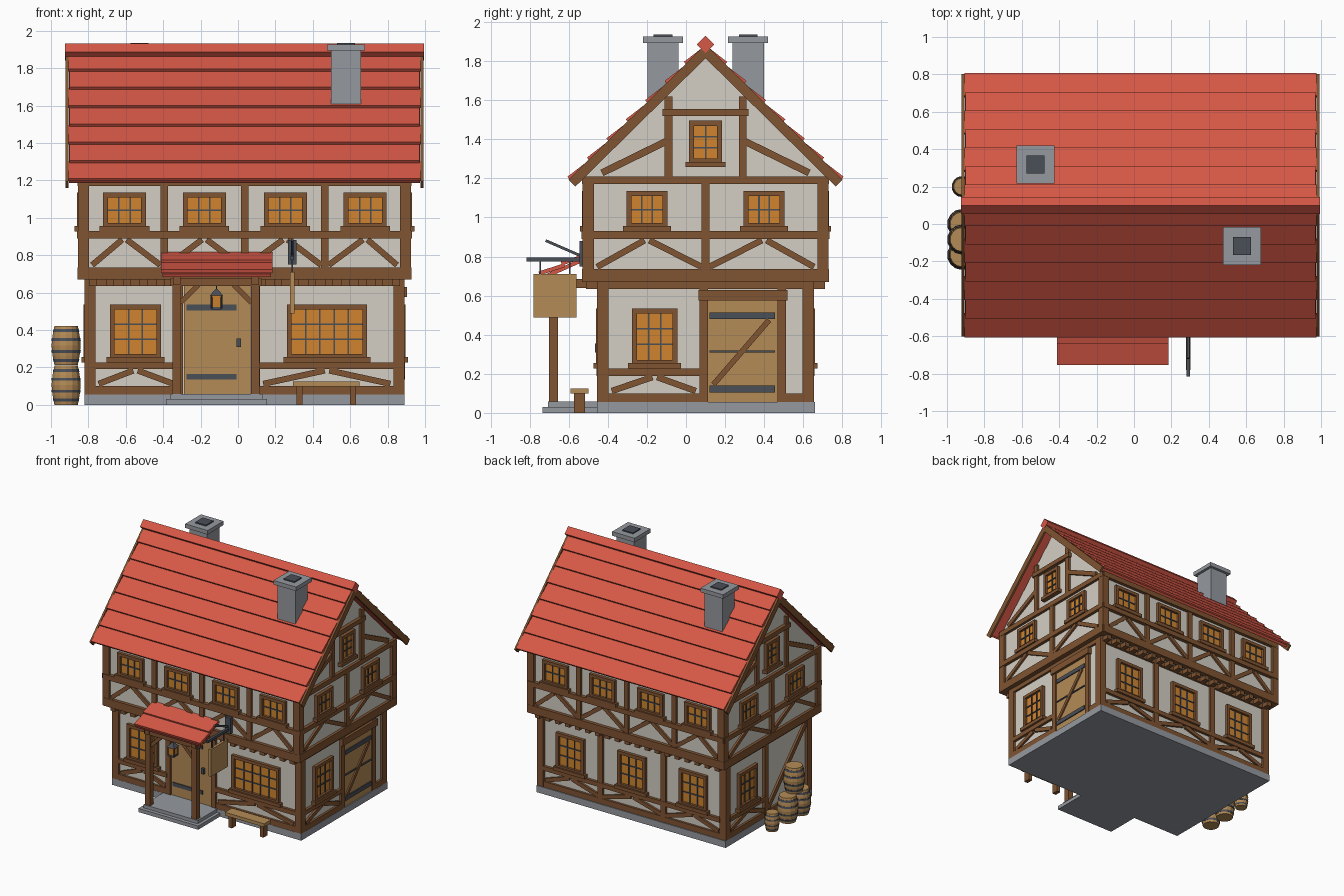
import bpy, bmesh, math
from mathutils import Matrix, Vector

if "Cube" in bpy.data.objects:
    bpy.data.objects.remove(bpy.data.objects["Cube"])

def lin(c):
    return tuple((v / 255 / 12.92) if v < 10 else ((v / 255 + 0.055) / 1.055) ** 2.4 for v in c) + (1,)

MATS = {}
for n, c in dict(roof_red=(214, 88, 70), plaster=(212, 207, 197), timber=(128, 84, 50), light_wood=(180, 139, 86),
                 amber_glass=(208, 132, 46), iron=(74, 78, 87), stone=(149, 153, 159)).items():
    MATS[n] = bpy.data.materials.new(n)
    MATS[n].diffuse_color = lin(c)

parts = {}
T, R = Matrix.Translation, Matrix.Rotation
I4 = Matrix.Identity(4)

def part(name, mat):
    if name not in parts:
        parts[name] = (bmesh.new(), mat)
    return parts[name][0]

def box(name, mat, x, y, z, M=I4):
    c = Vector((sum(x) / 2, sum(y) / 2, sum(z) / 2))
    s = Matrix.Diagonal((abs(x[1] - x[0]), abs(y[1] - y[0]), abs(z[1] - z[0]), 1))
    bmesh.ops.create_cube(part(name, mat), size=1, matrix=M @ T(c) @ s)

def cone(name, mat, loc, r1, r2, z0, z1, n=14, turn=0):
    bmesh.ops.create_cone(part(name, mat), cap_ends=True, segments=n, radius1=r1, radius2=r2, depth=z1 - z0,
                          matrix=T((loc[0], loc[1], loc[2] + (z0 + z1) / 2)) @ R(turn, 4, 'Z'))

# Wall frames: 0 front, 1 right, 2 back, 3 left; u runs right seen from outside, o is distance outward
CX, CY = 0.035, 0.10
W = [T((CX, CY, 0)) @ R(k * math.pi / 2, 4, 'Z') for k in range(4)]
LOW = (0.535, 0.835, 0.535, 0.835)
UP = (0.605, 0.87, 0.605, 0.87)

def wbox(name, mat, k, u, z, o):
    box(name, mat, u, (-o[1], -o[0]), z, W[k])

def beam(name, mat, k, a, b, w, o):
    du, dz = b[0] - a[0], b[1] - a[1]
    h = math.hypot(du, dz) / 2
    M = W[k] @ T(((a[0] + b[0]) / 2, 0, (a[1] + b[1]) / 2)) @ R(-math.atan2(dz, du), 4, 'Y')
    box(name, mat, (-h, h), (-o[1], -o[0]), (-w / 2, w / 2), M)

def window(k, u, w, z, o, cols, rows):
    a, b, f = u - w / 2, u + w / 2, 0.026
    for uu, zz in (((a, a + f), z), ((b - f, b), z), ((a, b), (z[1] - f, z[1])), ((a, b), (z[0], z[0] + f * 0.6))):
        wbox("window_frames", "timber", k, uu, zz, (o - 0.01, o + 0.026))
    wbox("window_sills", "timber", k, (a - 0.018, b + 0.018), (z[0] - 0.028, z[0]), (o - 0.01, o + 0.038))
    wbox("window_glass", "amber_glass", k, (a + 0.01, b - 0.01), (z[0] + 0.01, z[1] - 0.01), (o - 0.002, o + 0.006))
    for i in range(1, cols):
        m = a + f + (w - 2 * f) * i / cols
        wbox("window_bars", "iron", k, (m - 0.004, m + 0.004), (z[0] + 0.01, z[1] - 0.01), (o, o + 0.013))
    for i in range(1, rows):
        m = z[0] + 0.016 + (z[1] - z[0] - 0.042) * i / rows
        wbox("window_bars", "iron", k, (a + 0.01, b - 0.01), (m - 0.004, m + 0.004), (o, o + 0.013))

def bay(k, u0, u1, uc, z0, z1, o):
    # Pair of braces rising to the middle of a panel
    for e, s in ((u0, -1), (u1, 1)):
        beam("braces", "timber", k, (e - s * 0.02, z0 + 0.012), (uc + s * 0.012, z1 - 0.012), 0.032, (o - 0.01, o + 0.016))

# Stone base and front steps
box("stone_base", "stone", (-0.82, 0.89), (-0.455, 0.66), (0, 0.055))
box("lower_step", "stone", (-0.385, 0.155), (-0.735, -0.45), (0, 0.03))
box("upper_step", "stone", (-0.36, 0.13), (-0.705, -0.45), (0.03, 0.057))

# Plaster walls and gable prism
box("lower_walls", "plaster", (CX - LOW[1], CX + LOW[1]), (CY - LOW[0], CY + LOW[0]), (0.05, 0.69))
box("upper_walls", "plaster", (CX - UP[1], CX + UP[1]), (CY - UP[0], CY + UP[0]), (0.68, 1.2))
bm = part("gable_walls", "plaster")
ends = [[bm.verts.new((CX + s * 0.87, CY + y, z)) for y, z in ((-0.63, 1.2), (0.63, 1.2), (0, 1.825))] for s in (-1, 1)]
for e in ends:
    bm.faces.new(e)
for i in range(3):
    j = (i + 1) % 3
    bm.faces.new((ends[0][i], ends[0][j], ends[1][j], ends[1][i]))
bmesh.ops.recalc_face_normals(bm, faces=bm.faces)

# Corner posts
for sx in (-1, 1):
    for sy in (-1, 1):
        for (hx, hy, z) in ((0.855, 0.555, (0.055, 0.68)), (0.89, 0.63, (0.67, 1.2))):
            box("corner_posts", "timber", (CX + sx * hx, CX + sx * (hx - 0.058)), (CY + sy * hy, CY + sy * (hy - 0.058)), z)

# Lower storey panels: left edge, right edge, window centre, window width, columns
lower = {0: [(-0.80, -0.36, -0.583, 0.275, 3), (0.08, 0.80, 0.441, 0.43, 5)],
         1: [(-0.50, -0.03, -0.26, 0.235, 3)],
         2: [(-0.80, -0.285, -0.555, 0.25, 3), (-0.285, 0.285, 0, 0.25, 3), (0.285, 0.80, 0.555, 0.25, 3)],
         3: [(-0.50, -0.03, -0.265, 0.235, 3)]}
for k, bays in lower.items():
    o, half = LOW[k], (0.85, 0.55)[k % 2]
    wbox("lower_top_beams", "timber", k, (-half, half), (0.635, 0.68), (o - 0.01, o + 0.018))
    for u0, u1, uc, w, cols in bays:
        wbox("sill_beams", "timber", k, (u0, u1), (0.055, 0.10), (o - 0.01, o + 0.018))
        wbox("lower_rails", "timber", k, (u0, u1), (0.19, 0.226), (o - 0.01, o + 0.022))
        bay(k, u0, u1, uc, 0.10, 0.195, o)
        window(k, uc, w, (0.255, 0.535), o, cols, 3)
for k, u in ((0, -0.352), (0, 0.06), (1, -0.01), (1, 0.39), (2, -0.285), (2, 0.285), (3, -0.03)):
    wbox("lower_posts", "timber", k, (u - 0.022, u + 0.022), (0.055, 0.64), (LOW[k] - 0.01, LOW[k] + 0.02))
wbox("sill_beams", "timber", 1, (0.40, 0.51), (0.055, 0.10), (0.82, 0.853))
wbox("sill_beams", "timber", 3, (-0.03, 0.50), (0.055, 0.10), (0.82, 0.853))
beam("long_brace", "timber", 3, (0.0, 0.11), (0.49, 0.62), 0.04, (0.82, 0.851))

# Upper storey panels, alike on opposite sides
for k in range(4):
    o, half = UP[k], (0.885, 0.625)[k % 2]
    for z, d in (((0.67, 0.735), 0.027), ((0.89, 0.93), 0.03), ((1.17, 1.21), 0.027)):
        wbox("upper_beams", "timber", k, (-half, half), z, (o - 0.02, o + d - (0.005 if k % 2 else 0)))
    posts = [-0.43, 0, 0.43] if k % 2 == 0 else [0]
    for p in posts:
        wbox("upper_posts", "timber", k, (p - 0.02, p + 0.02), (0.73, 1.18), (o - 0.01, o + 0.02))
    edges = [-half + 0.05] + posts + [half - 0.05]
    centres = [-0.642, -0.215, 0.218, 0.645] if k % 2 == 0 else [-0.30, 0.30]
    for a, b, c in zip(edges, edges[1:], centres):
        bay(k, a, b, c, 0.735, 0.895, o)
        window(k, c, 0.23 if k % 2 == 0 else 0.21, (0.955, 1.135), o, 3, 2)
    if k % 2 == 0:
        # Joist ends below the overhang
        for i in range(19):
            u = -0.81 + i * 0.09
            wbox("joist_ends", "timber", k, (u - 0.021, u + 0.021), (0.635, 0.672), (0.53, 0.612))
    else:
        # Gable timbers
        for s in (-1, 1):
            wbox("gable_posts", "timber", k, (s * 0.19 - 0.02, s * 0.19 + 0.02), (1.2, 1.62), (o - 0.01, o + 0.02))
            beam("gable_braces", "timber", k, (s * 0.53, 1.228), (s * 0.2, 1.39), 0.036, (o - 0.01, o + 0.018))
        wbox("gable_collar", "timber", k, (-0.22, 0.22), (1.52, 1.556), (o - 0.01, o + 0.028))
        window(k, 0, 0.17, (1.285, 1.495), o, 2, 3)

# Roof: seven overlapping courses per slope, bargeboards and ridge
ANG, ROW = math.radians(44.6), 0.1395
for turn in (0, math.pi):
    M = T((CX, CY, 1.885)) @ R(turn, 4, 'Z') @ R(ANG, 4, 'X')
    box("roof_base", "roof_red", (-0.938, 0.938), (-0.965, 0), (-0.032, -0.012), M)
    for i in range(7):
        C = M @ T((0, -i * ROW, 0)) @ R(math.radians(-7), 4, 'X')
        h = 0.94 - 0.005 * (i % 2)
        box("roof_courses", "roof_red", (-h, h), (-ROW - 0.002, 0.01), (-0.02, -0.003), C)
    for s in (-1, 1):
        box("bargeboards", "timber", (s * 0.942, s * 0.958), (-0.985, 0), (-0.05, 0.0), M)
box("roof_ridge", "roof_red", (-0.96, 0.96), (-0.032, 0.032), (-0.032, 0.032), T((CX, CY, 1.885)) @ R(math.pi / 4, 4, 'X'))

# Chimneys
for x, y in ((0.577, -0.118), (-0.527, 0.318)):
    M = T((x, y, 0))
    box("chimney_stacks", "stone", (-0.08, 0.08), (-0.08, 0.08), (1.5, 1.9), M)
    box("chimney_caps", "stone", (-0.102, 0.102), (-0.102, 0.102), (1.893, 1.926), M)
    box("chimney_openings", "iron", (-0.048, 0.048), (-0.048, 0.048), (1.92, 1.935), M)

# Front door
wbox("front_door", "light_wood", 0, (-0.325, 0.033), (0.057, 0.635), (0.52, 0.545))
for z in (0.52, 0.15):
    wbox("front_door_straps", "iron", 0, (-0.31, -0.042), (z - 0.015, z + 0.015), (0.54, 0.553))
wbox("front_door_handle", "iron", 0, (-0.042, -0.02), (0.31, 0.355), (0.54, 0.565))

# Side door
wbox("side_door", "light_wood", 1, (0.01, 0.37), (0.055, 0.58), (0.82, 0.846))
wbox("side_door_lintel", "timber", 1, (-0.035, 0.42), (0.575, 0.63), (0.82, 0.868))
for z, h in ((0.497, 0.017), (0.122, 0.017), (0.315, 0.005)):
    wbox("side_door_straps", "iron", 1, (0.02, 0.355), (z - h, z + h), (0.84, 0.854))
beam("side_door_brace", "timber", 1, (0.04, 0.145), (0.325, 0.475), 0.028, (0.84, 0.857))

# Porch
for x, s in ((-0.328, 1), (0.093, -1)):
    box("porch_posts", "timber", (x - 0.023, x + 0.023), (-0.70, -0.655), (0.055, 0.65))
    box("porch_side_beams", "timber", (x - 0.02, x + 0.02), (-0.71, -0.44), (0.64, 0.685))
    beam("porch_braces", "timber", 0, (x - CX + s * 0.02, 0.545), (x - CX + s * 0.115, 0.64), 0.028, (0.765, 0.79))
box("porch_lintel", "timber", (-0.36, 0.125), (-0.70, -0.655), (0.635, 0.675))
PM = T((-0.1125, -0.515, 0.80)) @ R(math.radians(24), 4, 'X')
box("porch_roof_base", "roof_red", (-0.29, 0.29), (-0.245, 0), (-0.02, 0.0), PM)
for i in range(2):
    C = PM @ T((0, -i * 0.125, 0.006)) @ R(math.radians(-6), 4, 'X')
    box("porch_roof_courses", "roof_red", (-0.298, 0.298), (-0.127, 0.01), (-0.012, 0.008), C)

# Lantern
L = (-0.115, -0.675, 0)
cone("lantern_rod", "iron", L, 0.004, 0.004, 0.61, 0.64, 6)
cone("lantern_cap", "iron", L, 0.05, 0.008, 0.585, 0.618, 4, math.pi / 4)
cone("lantern_glass", "amber_glass", L, 0.034, 0.04, 0.522, 0.585, 4, math.pi / 4)
cone("lantern_foot", "iron", L, 0.038, 0.038, 0.51, 0.524, 4, math.pi / 4)
for a in (-1, 1):
    for b in (-1, 1):
        cone("lantern_bars", "iron", (L[0] + a * 0.027, L[1] + b * 0.027, 0), 0.005, 0.005, 0.515, 0.588, 4)

# Hanging sign
box("sign_wall_plate", "iron", (0.266, 0.314), (-0.545, -0.52), (0.75, 0.88))
box("sign_bar", "iron", (0.28, 0.30), (-0.815, -0.53), (0.775, 0.796))
box("sign_stay", "iron", (0.283, 0.297), (-0.205, 0), (-0.007, 0.007), T((0, -0.53, 0.80)) @ R(math.radians(-23.5), 4, 'X'))
for y in (-0.745, -0.595):
    box("sign_hangers", "iron", (0.286, 0.294), (y - 0.004, y + 0.004), (0.70, 0.78))
box("sign_board", "light_wood", (0.279, 0.301), (-0.78, -0.56), (0.488, 0.71))

# Bench
box("bench_seat", "light_wood", (0.295, 0.65), (-0.59, -0.50), (0.098, 0.125))
for x in (0.33, 0.615):
    box("bench_legs", "timber", (x - 0.016, x + 0.016), (-0.572, -0.518), (0, 0.1))

# Barrels: bulging staves with iron hoops
PROF = [(0.064, 0), (0.074, 0.05), (0.08, 0.105), (0.074, 0.16), (0.064, 0.21)]
for y, z, s in ((0.0, 0, 1), (-0.165, 0, 1), (-0.083, 0.212, 1), (0.2, 0, 0.7)):
    p = (-0.919, y, z)
    for (r1, a), (r2, b) in zip(PROF, PROF[1:]):
        cone("barrel_staves", "light_wood", p, r1 * s, r2 * s, a * s, b * s)
    for r1, r2, a, b in ((0.069, 0.073, 0.018, 0.034), (0.0785, 0.0805, 0.066, 0.08),
                         (0.0805, 0.0785, 0.13, 0.144), (0.073, 0.069, 0.176, 0.192)):
        cone("barrel_hoops", "iron", p, r1 * s, r2 * s, a * s, b * s)

# Turn every part into an object
for name, (bm, mat) in parts.items():
    me = bpy.data.meshes.new(name)
    bm.to_mesh(me)
    bm.free()
    me.materials.append(MATS[mat])
    bpy.context.collection.objects.link(bpy.data.objects.new(name, me))

for m in bpy.data.materials:
    if m.users and not m.is_grease_pencil:
        m.use_nodes = True
        m.node_tree.nodes["Principled BSDF"].inputs["Base Color"].default_value = m.diffuse_color
